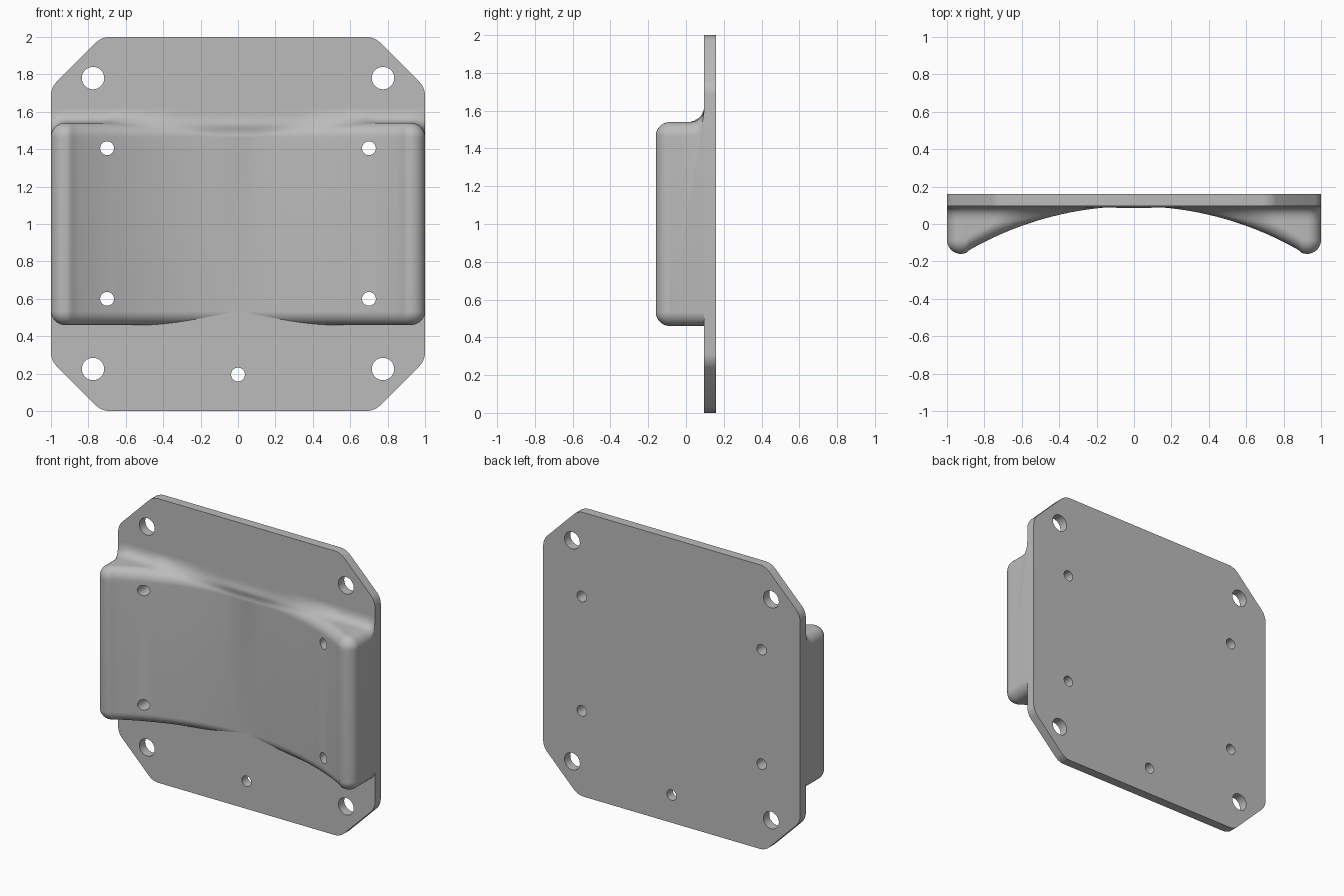
import bpy, bmesh, math

cube = bpy.data.objects.get("Cube")
if cube:
    bpy.data.objects.remove(cube, do_unlink=True)

grey = bpy.data.materials.new("light_grey_metal")
grey.use_nodes = True
COLOUR = (0.5, 0.5, 0.5, 1)
grey.diffuse_color = COLOUR
grey.node_tree.nodes["Principled BSDF"].inputs["Base Color"].default_value = COLOUR

FRONT, BACK = 0.095, 0.16        # plate faces
R, FILLET = 0.075, 0.08          # edge rounding and top fillet
LOW, HIGH = 0.46, 1.54           # saddle height range
ARC = 1.77                       # radius of the hollow front


def make_object(name, bm):
    bmesh.ops.recalc_face_normals(bm, faces=bm.faces)
    mesh = bpy.data.meshes.new(name)
    bm.to_mesh(mesh)
    bm.free()
    mesh.materials.append(grey)
    obj = bpy.data.objects.new(name, mesh)
    bpy.context.collection.objects.link(obj)
    return obj


def build_plate():
    # Square plate with cut and softened corners
    bm = bmesh.new()
    cut = 0.73
    quarter = [(1, cut), (cut, 1)]
    pts = []
    for x, z in quarter:
        pts += [(sx * x, sz * z) for sx in (1, -1) for sz in (1, -1)]
    pts.sort(key=lambda p: math.atan2(p[1], p[0]))
    face = bm.faces.new([bm.verts.new((x, FRONT, 1 + z)) for x, z in pts])
    ext = bmesh.ops.extrude_face_region(bm, geom=[face])
    moved = [v for v in ext["geom"] if isinstance(v, bmesh.types.BMVert)]
    bmesh.ops.translate(bm, verts=moved, vec=(0, BACK - FRONT, 0))
    upright = [e for e in bm.edges
               if abs(e.verts[0].co.y - e.verts[1].co.y) > 0.01]
    bmesh.ops.bevel(bm, geom=upright, offset=0.04, segments=5, affect='EDGES', profile=0.5)
    return make_object("mounting_plate", bm)


def section(x):
    """Saddle outline at x as (z, depth in front of the plate)."""
    a = abs(x)
    tip = 1 - R
    rho = R
    if a <= 0.88:
        d = ARC - math.sqrt(ARC ** 2 - a * a)
    else:
        curve = math.sqrt(max(R * R - (a - tip) ** 2, 0))
        d = 0.18 + curve
        if a > tip:
            rho = max(curve, 0.002)
    z0, z1 = LOW + R - rho, HIGH - R + rho
    pts = [(z0, -0.03)]
    n = 10
    # Rounded lower edge
    for i in range(n + 1):
        t = math.pi / 2 * i / n
        pts.append((z0 + rho * (1 - math.cos(t)), max(d - rho + rho * math.sin(t), -0.03)))
    pts.append((1.44 if rho == R else z1 - rho - 0.01, d))
    # Rounded upper edge, stopping where the fillet begins
    dt = max(d, 0.004)
    p = min(FILLET, dt * 0.75)
    end = math.acos(max(1 - (dt - p) / rho, 0))
    for i in range(n + 1):
        t = end * i / n
        pts.append((z1 - rho + rho * math.sin(t), dt - rho + rho * math.cos(t)))
    # Hollow fillet running up onto the plate
    zp = z1 - rho + rho * math.sin(end)
    zc = min(zp + p / math.tan(end), HIGH + 0.02)
    top = HIGH + FILLET
    for i in range(n + 1):
        t = i / n
        z = (1 - t) ** 2 * zp + 2 * t * (1 - t) * zc + t * t * top
        pts.append((z, (1 - t) ** 2 * p))
    # Slight ridge along the fillet where the hollow is shallowest
    out = []
    for z, depth in pts:
        if z > 1.4 and a < 0.88:
            depth += 0.009 * math.exp(-((z - 1.53) / 0.025) ** 2 - (x / 0.3) ** 2)
        out.append((z, depth))
    return out + [(top, -0.04), (z0, -0.04)]


def build_saddle():
    half = [0.88 * i / 26 for i in range(1, 27)]
    half += [0.895, 0.91]
    half += [1 - R + R * math.sin(math.pi / 2 * i / 9) for i in range(10)]
    stations = [-x for x in reversed(half)] + [0] + half
    bm = bmesh.new()
    rings = [[bm.verts.new((x, FRONT - d, z)) for z, d in section(x)] for x in stations]
    for a, b in zip(rings, rings[1:]):
        for i in range(len(a)):
            j = (i + 1) % len(a)
            bm.faces.new((a[i], a[j], b[j], b[i]))
    bm.faces.new(rings[0])
    bm.faces.new(rings[-1])
    bmesh.ops.remove_doubles(bm, verts=bm.verts, dist=0.00005)
    return make_object("curved_saddle", bm)


def build_drills():
    # Four large corner holes and six small ones
    holes = [(s * 0.775, z, 0.06) for s in (1, -1) for z in (0.225, 1.78)]
    holes += [(s * 0.7, z, 0.037) for s in (1, -1) for z in (0.6, 1.405)]
    holes += [(0, z, 0.037) for z in (0.195, 1.81)]
    bm = bmesh.new()
    for x, z, r in holes:
        made = bmesh.ops.create_cone(bm, cap_ends=True, segments=32,
                                     radius1=r, radius2=r, depth=1)
        for v in made["verts"]:
            v.co = (v.co.x + x, v.co.z, v.co.y + z)
    return make_object("hole_cutter", bm)


plate = build_plate()
saddle = build_saddle()
drills = build_drills()
drills.hide_render = True

for obj in (plate, saddle):
    mod = obj.modifiers.new("holes", 'BOOLEAN')
    mod.operation = 'DIFFERENCE'
    mod.solver = 'EXACT'
    mod.object = drills
    bpy.ops.object.select_all(action='DESELECT')
    obj.select_set(True)
    bpy.context.view_layer.objects.active = obj
    bpy.ops.object.modifier_apply(modifier=mod.name)
    bpy.ops.object.shade_smooth_by_angle(angle=math.radians(35))

bpy.data.objects.remove(drills, do_unlink=True)
